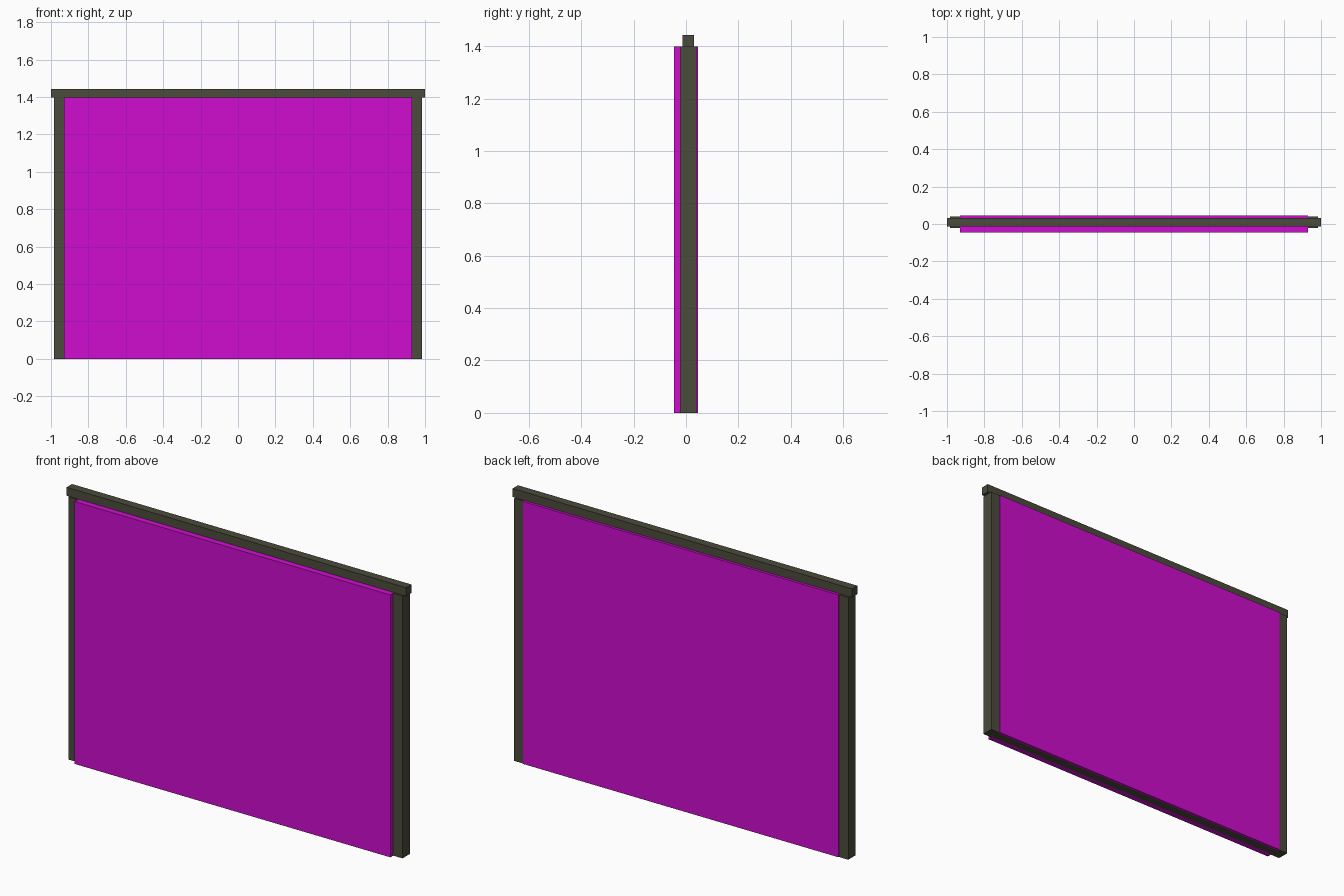
import bpy

if "Cube" in bpy.data.objects:
    bpy.data.objects.remove(bpy.data.objects["Cube"])


def material(name, rgb):
    m = bpy.data.materials.new(name)
    m.diffuse_color = (*rgb, 1.0)
    m.use_nodes = True
    m.node_tree.nodes["Principled BSDF"].inputs["Base Color"].default_value = m.diffuse_color
    return m


MAGENTA = material("magenta", (0.62, 0.004, 0.62))
OLIVE = material("dark olive", (0.07, 0.07, 0.045))


def box(name, x, y, z, mat):
    """Box from (min, max) ranges on each axis."""
    mid = [(r[0] + r[1]) / 2 for r in (x, y, z)]
    bpy.ops.mesh.primitive_cube_add(size=1, location=mid)
    ob = bpy.context.object
    ob.name = name
    ob.scale = [r[1] - r[0] for r in (x, y, z)]
    bpy.ops.object.transform_apply(location=False, rotation=False, scale=True)
    ob.data.materials.append(mat)
    return ob


H = 1.398    # panel and post height
PX = 0.93    # half width of the panels

# Side posts
for side, name in ((-1, "left_post"), (1, "right_post")):
    box(name, sorted((side * PX, side * 0.985)), (-0.022, 0.041), (0, H), OLIVE)

# Top rail overhanging the posts, and bottom rail between the panels
box("top_rail", (-1, 1), (-0.014, 0.031), (H, 1.443), OLIVE)
box("bottom_rail", (-PX, PX), (-0.014, 0.031), (0, 0.045), OLIVE)

# Front and back panels
box("front_panel", (-PX, PX), (-0.046, -0.014), (0, H), MAGENTA)
box("back_panel", (-PX, PX), (0.031, 0.045), (0, H), MAGENTA)
